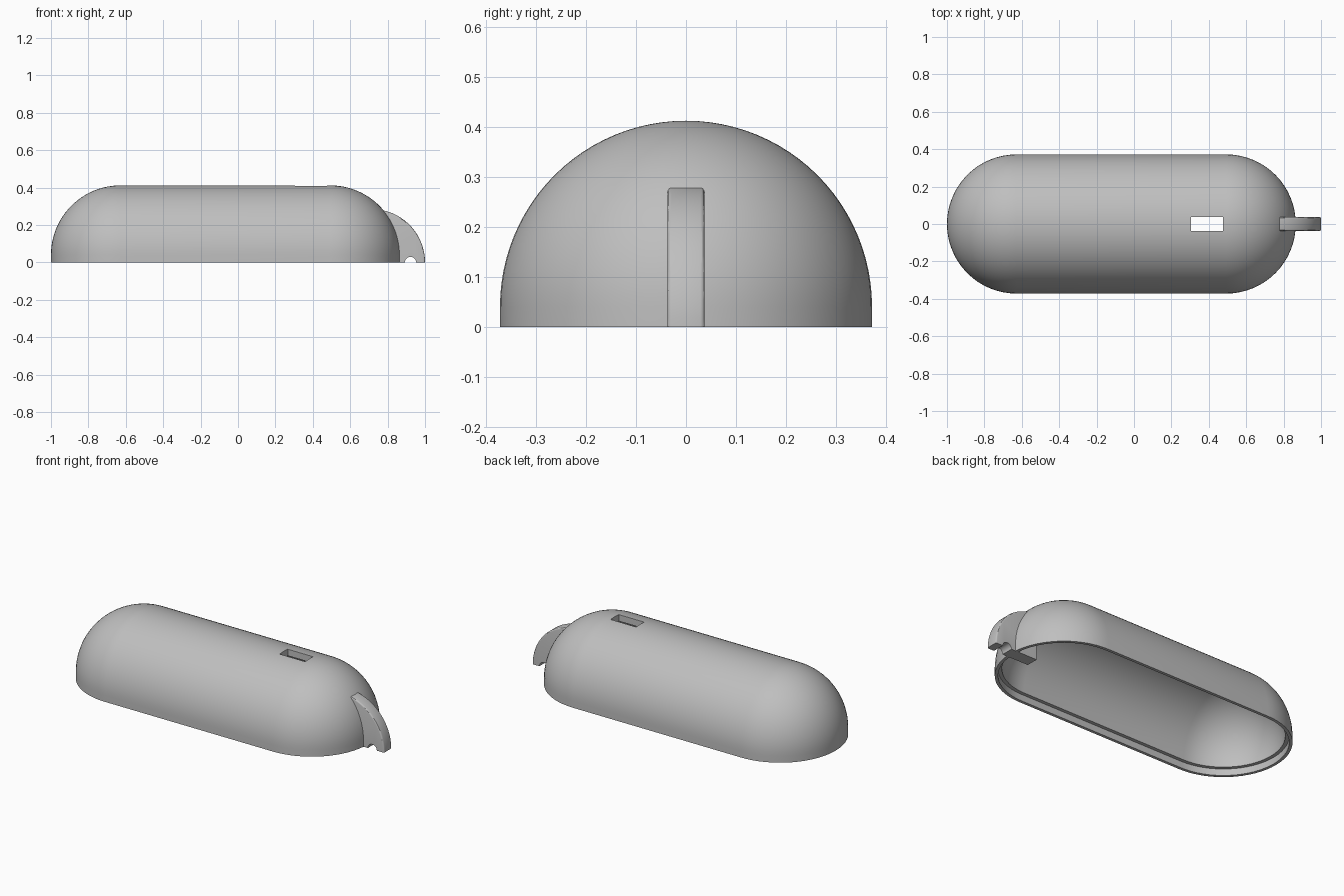
import bpy, bmesh
from math import sin, cos, pi, radians

if "Cube" in bpy.data.objects:
    bpy.data.objects.remove(bpy.data.objects["Cube"], do_unlink=True)

RADIUS, BASE = 0.372, 0.04          # outer radius and height of the straight skirt
CAVITY, LIP = 0.333, 0.354          # cavity radius and stepped rim radius
LEFT, RIGHT = -0.628, 0.493         # centres of the two rounded ends

grey = bpy.data.materials.new("plain_grey")
grey.use_nodes = True
COLOUR = (0.52, 0.52, 0.52, 1)
grey.diffuse_color = COLOUR
grey.node_tree.nodes["Principled BSDF"].inputs["Base Color"].default_value = COLOUR


def make_object(name, bm):
    bmesh.ops.remove_doubles(bm, verts=bm.verts, dist=1e-5)
    bmesh.ops.recalc_face_normals(bm, faces=bm.faces)
    mesh = bpy.data.meshes.new(name)
    bm.to_mesh(mesh)
    bm.free()
    mesh.materials.append(grey)
    obj = bpy.data.objects.new(name, mesh)
    bpy.context.collection.objects.link(obj)
    return obj


def select_only(obj):
    bpy.ops.object.select_all(action='DESELECT')
    obj.select_set(True)
    bpy.context.view_layer.objects.active = obj


def arc(radius, steps, cx=0, cz=0):
    """Quarter circle from the side up to the top."""
    return [(cx + radius * cos(pi / 2 * i / steps), cz + radius * sin(pi / 2 * i / steps))
            for i in range(steps + 1)]


def stadium(bm, radius, z, steps=32):
    """Closed loop round both ends at the given distance from the spine."""
    loop = []
    for centre, start in ((RIGHT, -pi / 2), (LEFT, pi / 2)):
        for i in range(steps + 1):
            a = start + pi * i / steps
            loop.append(bm.verts.new((centre + radius * cos(a), radius * sin(a), z)))
    return loop


# Hollow shell: outside from rim to top, then inside back down to the stepped rim
bm = bmesh.new()


def skin(profile):
    rings = [stadium(bm, r, z) for r, z in profile]
    for low, high in zip(rings, rings[1:]):
        for i in range(len(low)):
            j = (i + 1) % len(low)
            bm.faces.new((low[i], low[j], high[j], high[i]))


skin([(RADIUS, 0)] + arc(RADIUS, 24, cz=BASE))
skin([(RADIUS, 0), (LIP, 0), (LIP, BASE)] + arc(CAVITY, 24, cz=BASE))
bmesh.ops.dissolve_degenerate(bm, dist=1e-5, edges=bm.edges)
shell = make_object("shell", bm)

# Rectangular slot through the roof
bm = bmesh.new()
bmesh.ops.create_cube(bm, size=1)
bmesh.ops.scale(bm, vec=(0.17, 0.077, 0.3), verts=bm.verts)
bmesh.ops.translate(bm, vec=(0.39, 0, 0.4), verts=bm.verts)
cutter = make_object("slot_cutter", bm)
cutter.hide_render = True
cut = shell.modifiers.new("slot", 'BOOLEAN')
cut.operation, cut.solver, cut.object = 'DIFFERENCE', 'EXACT', cutter
select_only(shell)
bpy.ops.object.modifier_apply(modifier=cut.name)
bpy.data.objects.remove(cutter, do_unlink=True)

# End tab: a quarter disc with a round notch in its lower edge
TAB_X, TAB_R, HALF = 0.715, 0.285, 0.037
outline = arc(TAB_R, 24, cx=TAB_X) + [(TAB_X, 0)]
outline += [(0.922 - 0.03 * cos(pi * i / 12), 0.03 * sin(pi * i / 12)) for i in range(13)]
bm = bmesh.new()
face = bm.faces.new([bm.verts.new((x, -HALF, z)) for x, z in outline])
out = bmesh.ops.extrude_face_region(bm, geom=[face])
bmesh.ops.translate(bm, vec=(0, 2 * HALF, 0),
                    verts=[g for g in out["geom"] if isinstance(g, bmesh.types.BMVert)])


def on_rim(v):
    return abs(((v.co.x - TAB_X) ** 2 + v.co.z ** 2) ** 0.5 - TAB_R) < 1e-4


rim = [e for e in bm.edges if all(on_rim(v) for v in e.verts)
       and abs(e.verts[0].co.y - e.verts[1].co.y) < 1e-4]
bmesh.ops.bevel(bm, geom=rim, offset=0.008, segments=3, profile=0.5, affect='EDGES')
tab = make_object("end_tab", bm)

for obj in (shell, tab):
    select_only(obj)
    bpy.ops.object.shade_smooth_by_angle(angle=radians(30))
